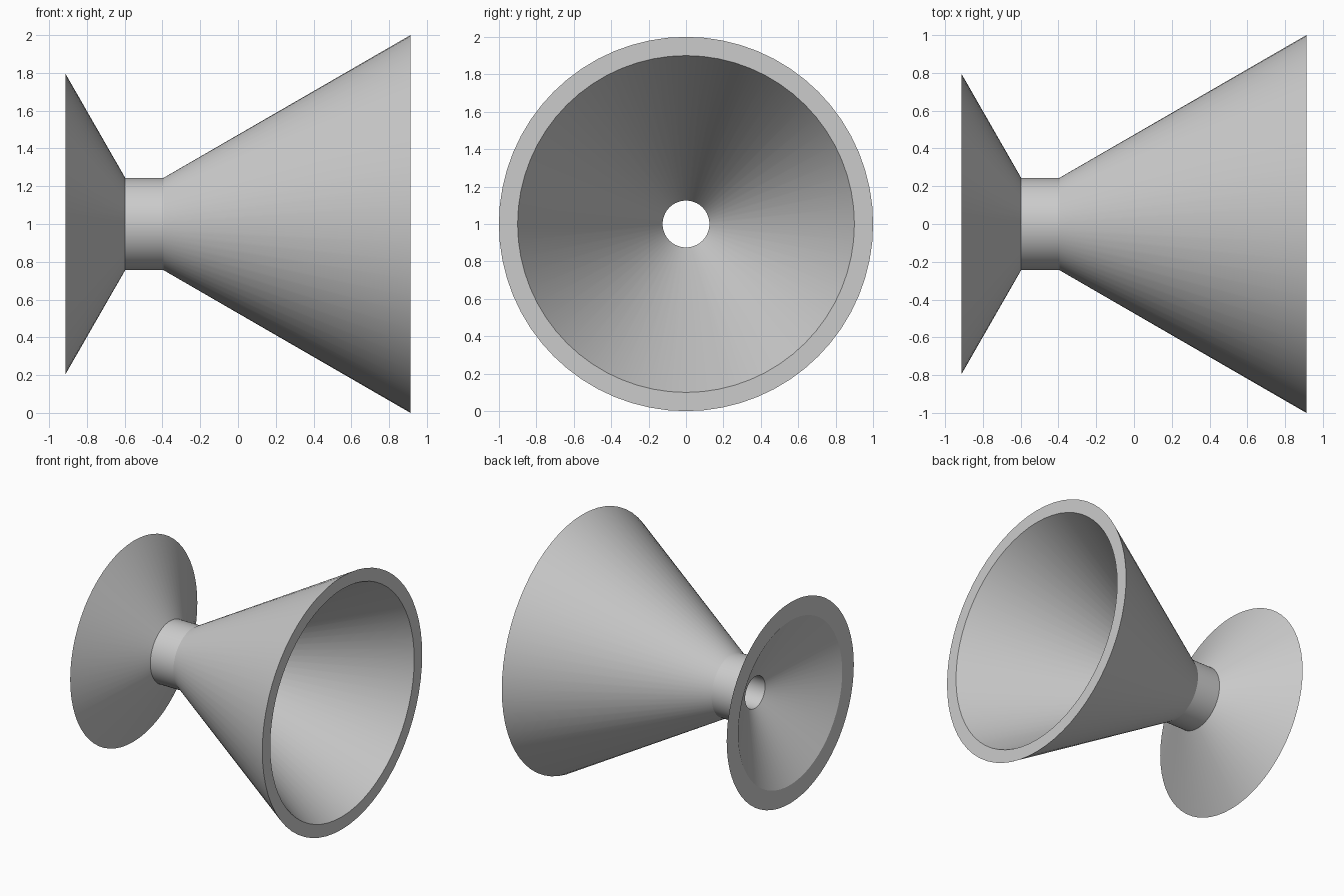
import bpy
import bmesh
from math import pi, radians, sin, cos

cube = bpy.data.objects.get("Cube")
if cube:
    bpy.data.objects.remove(cube, do_unlink=True)

SEGMENTS = 64
CENTRE_Z = 1.0

grey = bpy.data.materials.new("plain grey")
grey.use_nodes = True
grey.diffuse_color = (0.6, 0.6, 0.6, 1)
grey.node_tree.nodes["Principled BSDF"].inputs["Base Color"].default_value = (0.6, 0.6, 0.6, 1)

# Closed wall section (x, radius): outer skin, then inner skin back to the start
SECTION = [
    (-0.913, 0.795), (-0.597, 0.244), (-0.395, 0.244), (0.913, 1.0),  # outer
    (0.913, 0.9), (-0.42, 0.125), (-0.605, 0.125), (-0.913, 0.65),    # inner
]


def revolve(name, section, material):
    """Spin a closed section about the horizontal x axis."""
    bm = bmesh.new()
    rings = []
    for x, r in section:
        angles = [2 * pi * i / SEGMENTS for i in range(SEGMENTS)]
        rings.append([bm.verts.new((x, r * sin(a), r * cos(a))) for a in angles])
    for k, ring in enumerate(rings):
        following = rings[(k + 1) % len(rings)]
        for i in range(SEGMENTS):
            j = (i + 1) % SEGMENTS
            bm.faces.new((ring[i], ring[j], following[j], following[i]))
    bmesh.ops.recalc_face_normals(bm, faces=bm.faces)
    mesh = bpy.data.meshes.new(name)
    bm.to_mesh(mesh)
    bm.free()
    mesh.materials.append(material)
    obj = bpy.data.objects.new(name, mesh)
    bpy.context.collection.objects.link(obj)
    obj.location.z = CENTRE_Z
    return obj


# Hollow double funnel: short flared foot, neck and long horn
funnel = revolve("double_funnel", SECTION, grey)
bpy.ops.object.select_all(action="DESELECT")
funnel.select_set(True)
bpy.context.view_layer.objects.active = funnel
bpy.ops.object.shade_smooth_by_angle(angle=radians(25))
